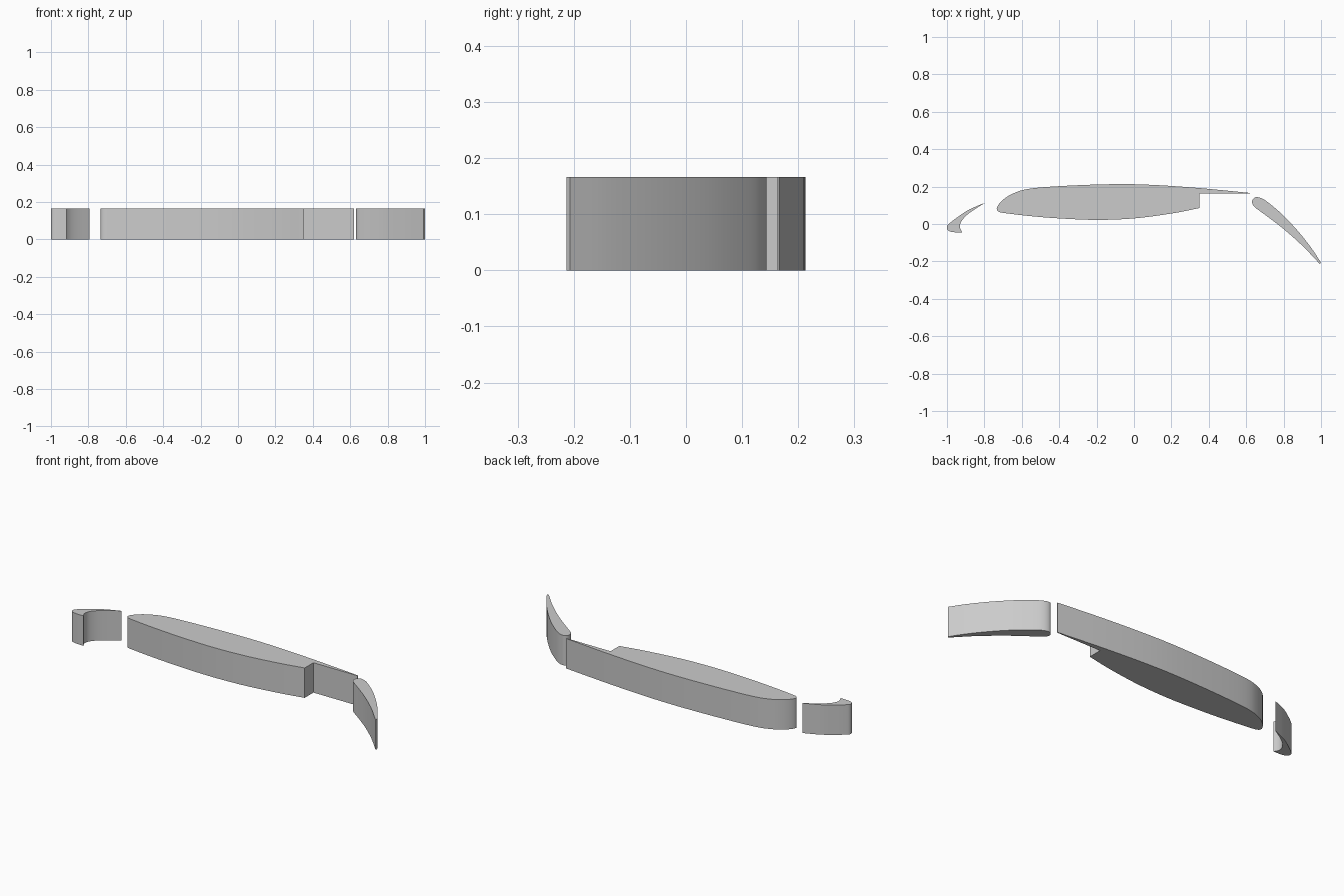
import bpy
import bmesh
import math
from mathutils import Vector

HEIGHT = 0.166
STEPS = 6

cube = bpy.data.objects.get("Cube")
if cube:
    bpy.data.objects.remove(cube, do_unlink=True)

grey = bpy.data.materials.new("light grey")
grey.use_nodes = True
colour = (0.6, 0.6, 0.6, 1)
grey.diffuse_color = colour
grey.node_tree.nodes["Principled BSDF"].inputs["Base Color"].default_value = colour


def smooth_path(points):
    """Catmull-Rom curve through the points, ends included."""
    pts = [Vector(p) for p in points]
    if len(pts) < 3:
        return pts
    ext = [pts[0] * 2 - pts[1]] + pts + [pts[-1] * 2 - pts[-2]]
    out = []
    for a, b, c, d in zip(ext, ext[1:], ext[2:], ext[3:]):
        for i in range(STEPS):
            t = i / STEPS
            out.append(b + (c - a) * (t / 2)
                       + (a * 2 - b * 5 + c * 4 - d) * (t * t / 2)
                       + (b * 3 - a - c * 3 + d) * (t ** 3 / 2))
    return out + [pts[-1]]


def extruded_section(name, *paths):
    """Join smooth paths into a closed outline and extrude it upwards."""
    outline = []
    for path in paths:
        for p in smooth_path(path):
            if not outline or (p - outline[-1]).length > 1e-5:
                outline.append(p)
    if (outline[0] - outline[-1]).length < 1e-5:
        outline.pop()
    bm = bmesh.new()
    face = bm.faces.new([bm.verts.new((p.x, p.y, 0)) for p in outline])
    result = bmesh.ops.extrude_face_region(bm, geom=[face], use_keep_orig=True)
    top = [v for v in result["geom"] if isinstance(v, bmesh.types.BMVert)]
    bmesh.ops.translate(bm, verts=top, vec=(0, 0, HEIGHT))
    bmesh.ops.recalc_face_normals(bm, faces=bm.faces)
    mesh = bpy.data.meshes.new(name)
    bm.to_mesh(mesh)
    bm.free()
    mesh.materials.append(grey)
    obj = bpy.data.objects.new(name, mesh)
    bpy.context.collection.objects.link(obj)
    bpy.ops.object.select_all(action="DESELECT")
    obj.select_set(True)
    bpy.context.view_layer.objects.active = obj
    bpy.ops.object.shade_smooth_by_angle(angle=math.radians(30))


# Leading slat: rounded outer skin, then the hollow inner face
extruded_section(
    "leading_slat",
    [(-.795, .114), (-.88, .078), (-.94, .039), (-.98, .009), (-1, -.012),
     (-.995, -.034), (-.97, -.043), (-.918, -.046)],
    [(-.918, -.046), (-.93, -.018), (-.925, .01), (-.9, .042),
     (-.86, .073), (-.795, .114)])

# Main wing section: skin round the nose, then the stepped cove at the rear
extruded_section(
    "main_wing",
    [(.62, .166), (.35, .192), (.1, .209), (-.1, .213), (-.35, .205),
     (-.55, .19), (-.64, .166), (-.7, .13), (-.732, .09), (-.725, .067),
     (-.68, .057), (-.55, .042), (-.4, .03), (-.2, .022), (0, .03),
     (.2, .056), (.35, .085)],
    [(.35, .085), (.35, .162)],
    [(.35, .162), (.62, .162)])

# Trailing flap: drooped skin with a narrow blunt tail
extruded_section(
    "trailing_flap",
    [(1, -.207), (.95, -.131), (.88, -.042), (.8, .044), (.73, .105),
     (.685, .136), (.65, .143), (.632, .124), (.638, .098), (.665, .075),
     (.72, .035), (.8, -.027), (.9, -.116), (.993, -.213)])
